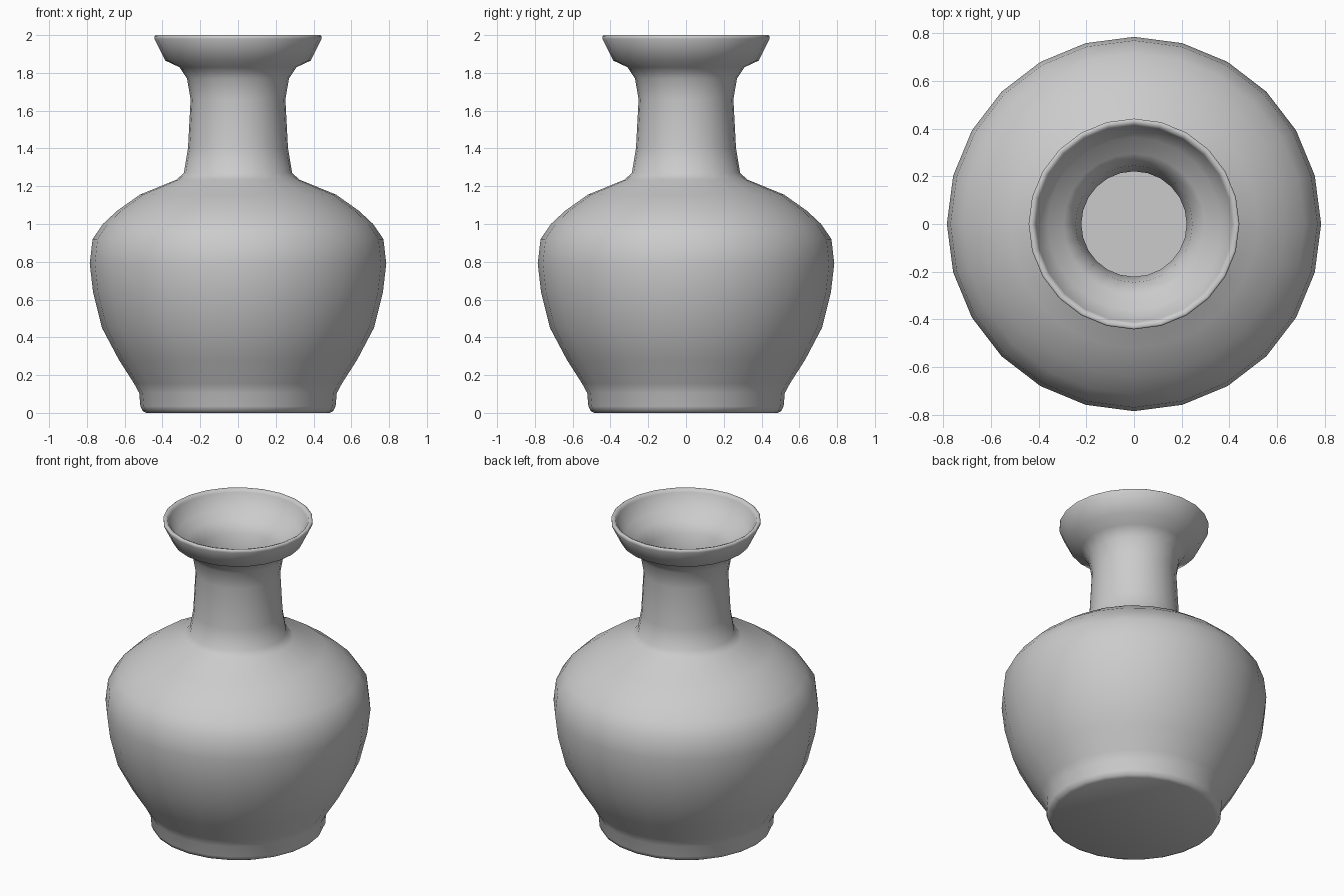
import bpy, bmesh, math

SIDES = 24

# Outer wall, from foot to lip: (radius, height)
outer = [(0.485, 0.0), (0.505, 0.01), (0.517, 0.035), (0.523, 0.105), (0.55, 0.155),
         (0.63, 0.28), (0.72, 0.45), (0.767, 0.637), (0.785, 0.79), (0.77, 0.92),
         (0.715, 1.0), (0.64, 1.07), (0.52, 1.155), (0.325, 1.235), (0.287, 1.27),
         (0.265, 1.4), (0.251, 1.66), (0.27, 1.77), (0.31, 1.83), (0.385, 1.865),
         (0.442, 1.98), (0.442, 1.995), (0.435, 2.0)]
# Inner wall, from lip down to the inside floor
inner = [(0.418, 1.995), (0.412, 1.98), (0.362, 1.89), (0.295, 1.86), (0.245, 1.79),
         (0.221, 1.66), (0.235, 1.4), (0.257, 1.26), (0.31, 1.21), (0.505, 1.13),
         (0.62, 1.045), (0.692, 0.98), (0.74, 0.91), (0.755, 0.79), (0.737, 0.64),
         (0.69, 0.46), (0.602, 0.29), (0.522, 0.165), (0.493, 0.11), (0.485, 0.03)]

# Vase: rings of the profile joined into a hollow turned body
bm = bmesh.new()
rings = []
for r, z in outer + inner:
    rings.append([bm.verts.new((r * math.cos(2 * math.pi * i / SIDES),
                                r * math.sin(2 * math.pi * i / SIDES), z))
                  for i in range(SIDES)])
for a, b in zip(rings, rings[1:]):
    for i in range(SIDES):
        j = (i + 1) % SIDES
        bm.faces.new((a[i], a[j], b[j], b[i]))
bm.faces.new(rings[0][::-1])   # underside
bm.faces.new(rings[-1])        # inside floor
bmesh.ops.recalc_face_normals(bm, faces=bm.faces)

mesh = bpy.data.meshes.new("vase")
bm.to_mesh(mesh)
bm.free()
vase = bpy.data.objects.new("vase", mesh)
bpy.context.collection.objects.link(vase)

# Smooth walls, crisp foot and floor edges
bpy.context.view_layer.objects.active = vase
vase.select_set(True)
bpy.ops.object.shade_smooth_by_angle(angle=math.radians(60))
